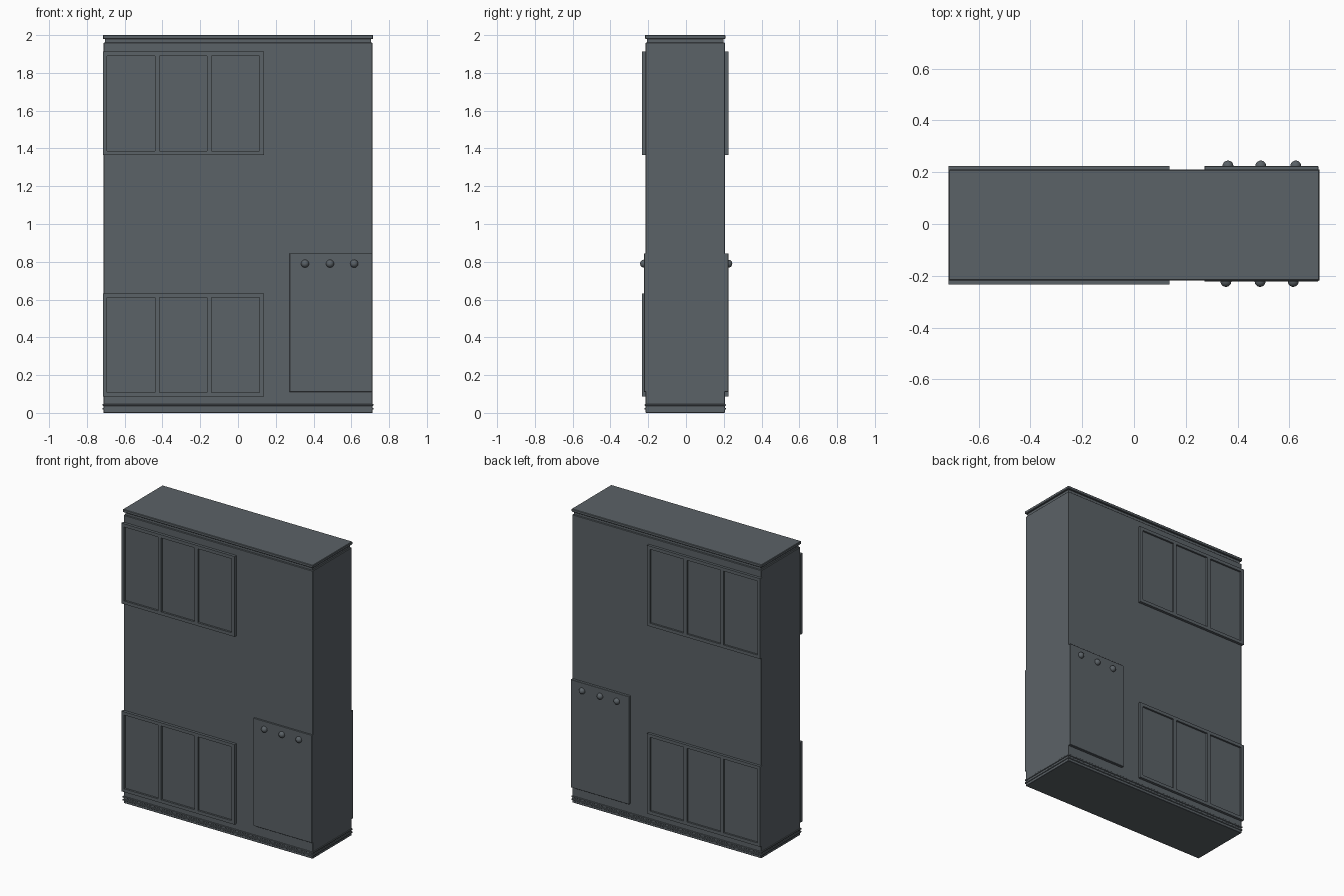
import bpy, bmesh
from mathutils import Matrix, Vector

cube = bpy.data.objects.get("Cube")
if cube:
    bpy.data.objects.remove(cube, do_unlink=True)

steel = bpy.data.materials.new("slate_grey")
steel.use_nodes = True
COLOR = (0.105, 0.122, 0.135, 1)
steel.diffuse_color = COLOR
steel.node_tree.nodes["Principled BSDF"].inputs["Base Color"].default_value = COLOR


def make(name, bm, bevel=0.0):
    mesh = bpy.data.meshes.new(name)
    bm.to_mesh(mesh)
    bm.free()
    mesh.materials.append(steel)
    obj = bpy.data.objects.new(name, mesh)
    bpy.context.collection.objects.link(obj)
    if bevel:
        mod = obj.modifiers.new("edge", "BEVEL")
        mod.width = bevel
        mod.segments = 1
    return obj


def add_box(bm, x0, x1, y0, y1, z0, z1):
    lo, hi = Vector((x0, y0, z0)), Vector((x1, y1, z1))
    place = Matrix.Translation((lo + hi) / 2) @ Matrix.Diagonal((*(hi - lo), 1))
    bmesh.ops.create_cube(bm, size=1, matrix=place)


def box(name, x0, x1, y0, y1, z0, z1, bevel=0.0):
    bm = bmesh.new()
    add_box(bm, x0, x1, y0, y1, z0, z1)
    return make(name, bm, bevel)


HALF, FRONT, BACK = 0.712, -0.214, 0.206


def slab(name, grow, z0, z1, bevel=0.0):
    box(name, -HALF - grow, HALF + grow, FRONT - grow, BACK + grow, z0, z1, bevel)


# Cabinet body, recessed neck and lid
slab("cabinet_body", 0, 0, 1.96, 0.002)
slab("lid_neck", -0.008, 1.955, 1.985)
slab("lid", 0.004, 1.98, 2.0, 0.003)

# Thin ribs around the foot
for i, z in enumerate((0.022, 0.042)):
    slab(f"base_rib_{i + 1}", 0.005, z - 0.005, z + 0.005, 0.002)


def framed_panel(name, wall, outer, z0, z1):
    """Three recessed panes held in a raised frame."""
    y0, y1 = sorted((wall, outer))
    left, right, rim, bar = -0.716, 0.137, 0.022, 0.012
    bm = bmesh.new()
    for z in (z0, z1 - rim):
        add_box(bm, left, right, y0, y1, z, z + rim)
    step = (right - left - rim) / 3
    for i in range(4):
        x = left + rim / 2 + i * step
        half = rim / 2 if i in (0, 3) else bar
        add_box(bm, x - half, x + half, y0, y1, z0 + rim, z1 - rim)
    make(name + "_frame", bm)
    pane = sorted((wall, wall + (outer - wall) * 0.45))
    box(name + "_panes", left + rim, right - rim, *pane, z0 + rim, z1 - rim)


def door(name, wall, outer, centres):
    box(name, 0.272, 0.712, *sorted((wall, outer)), 0.11, 0.845, 0.002)
    for i, x in enumerate(centres):
        bm = bmesh.new()
        bmesh.ops.create_uvsphere(bm, u_segments=20, v_segments=12, radius=0.021,
                                  matrix=Matrix.Translation((x, outer, 0.79)))
        for face in bm.faces:
            face.smooth = True
        make(f"{name}_knob_{i + 1}", bm)


# Matching fittings on the two broad sides
for side, wall, panel_y, door_y, knobs in (
        ("front", FRONT, -0.233, -0.222, (0.355, 0.487, 0.615)),
        ("back", BACK, 0.224, 0.224, (0.363, 0.49, 0.625))):
    inner = wall * 0.98
    framed_panel(side + "_upper_panel", inner, panel_y, 1.365, 1.912)
    framed_panel(side + "_lower_panel", inner, panel_y, 0.086, 0.632)
    door(side + "_door", inner, door_y, knobs)
